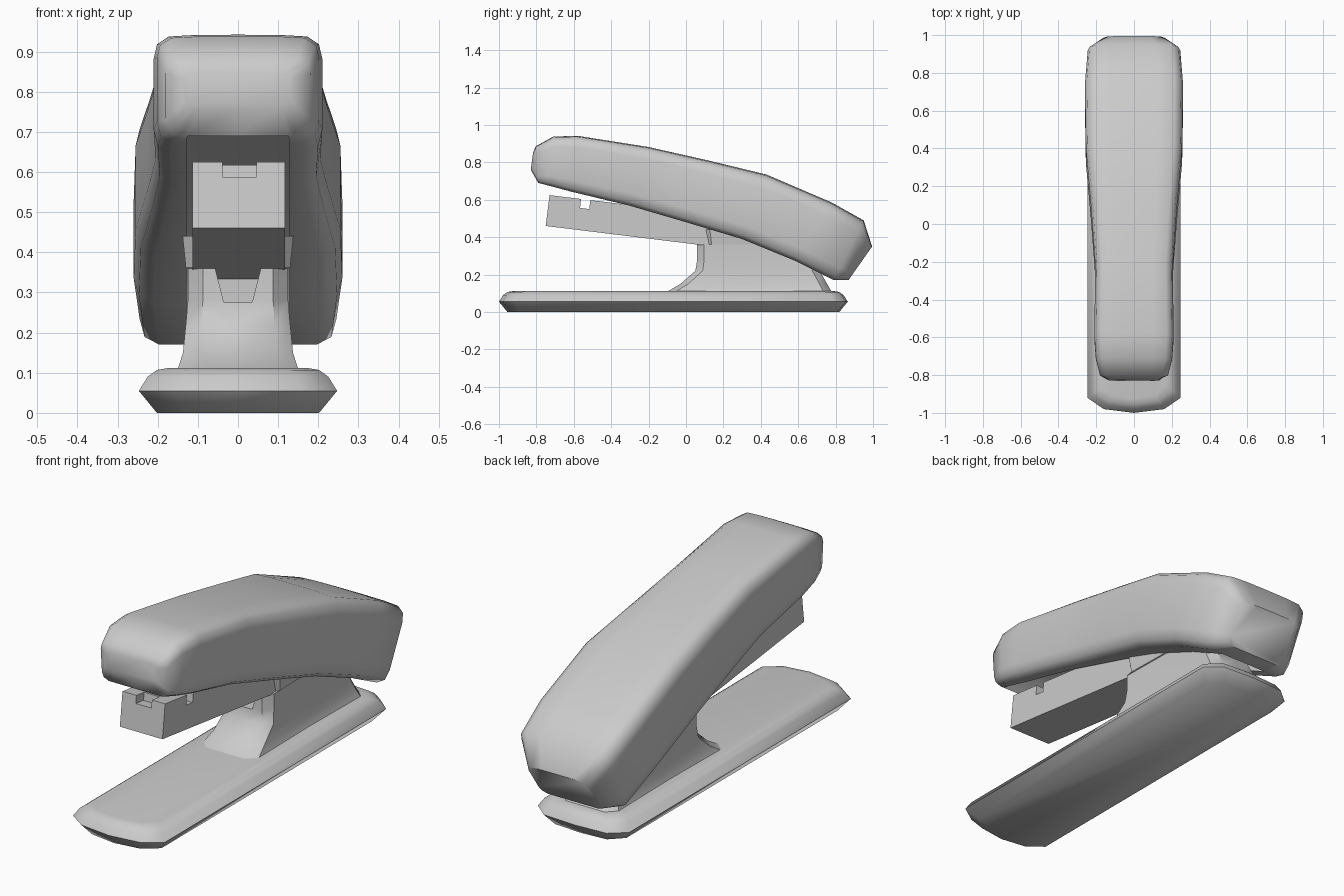
import bpy, bmesh, math
from mathutils import Vector

cube = bpy.data.objects.get("Cube")
if cube:
    bpy.data.objects.remove(cube, do_unlink=True)

grey = bpy.data.materials.new("light grey")
grey.use_nodes = True
grey.diffuse_color = (0.6, 0.6, 0.6, 1)
grey.node_tree.nodes["Principled BSDF"].inputs["Base Color"].default_value = (0.6, 0.6, 0.6, 1)


def loft(name, rings, smooth=40):
    """Skin closed rings of equal length and cap both ends."""
    bm = bmesh.new()
    loops = [[bm.verts.new(p) for p in ring] for ring in rings]
    n = len(loops[0])
    for a, b in zip(loops, loops[1:]):
        for i in range(n):
            j = (i + 1) % n
            bm.faces.new((a[i], a[j], b[j], b[i]))
    bm.faces.new(loops[0][::-1])
    bm.faces.new(loops[-1])
    bmesh.ops.remove_doubles(bm, verts=bm.verts, dist=0.0005)
    bmesh.ops.recalc_face_normals(bm, faces=bm.faces)
    mesh = bpy.data.meshes.new(name)
    bm.to_mesh(mesh)
    bm.free()
    ob = bpy.data.objects.new(name, mesh)
    bpy.context.collection.objects.link(ob)
    mesh.materials.append(grey)
    if smooth:
        bpy.ops.object.select_all(action='DESELECT')
        ob.select_set(True)
        bpy.context.view_layer.objects.active = ob
        bpy.ops.object.shade_smooth_by_angle(angle=math.radians(smooth))
    return ob


def mirrored(half):
    """Complete a right-hand outline with its mirror image, skipping the centre line."""
    return half + [(-x, y) for x, y in reversed(half) if x > 0]


def cut(ob, cutter):
    mod = ob.modifiers.new("cut", 'BOOLEAN')
    mod.object = cutter
    mod.operation = 'DIFFERENCE'
    mod.solver = 'EXACT'
    cutter.hide_render = True
    cutter.hide_viewport = True
    cutter.display_type = 'WIRE'


# base plate: one outline, inset at several heights
def base_ring(z, inset):
    half = [(0, -1), (0.16, -0.98), (0.247, -0.92), (0.247, 0.79), (0.17, 0.855), (0, 0.865)]
    w, l = 1 - inset / 0.247, 1 - inset / 0.93
    return [(x * w, (y + 0.07) * l - 0.07, z) for x, y in mirrored(half)]


loft("base_plate", [base_ring(z, i) for z, i in
                    ((0, 0.045), (0.055, 0), (0.09, 0.022), (0.107, 0.045), (0.112, 0.075))], 60)


# pedestal: flares into the base, with a step that carries the magazine
def pedestal_ring(z, front, back, w):
    c = w * 0.3
    half = [(0, front), (w - c, front), (w, front + c), (w * 0.96, (front + back) / 2),
            (w, back - c), (w - c, back), (0, back)]
    return [(x, y, z) for x, y in mirrored(half)]


pedestal = loft("pedestal", [pedestal_ring(*r) for r in (
    (0.1, -0.13, 0.79, 0.155), (0.115, -0.09, 0.775, 0.148), (0.15, -0.03, 0.755, 0.137),
    (0.22, 0.05, 0.715, 0.13), (0.28, 0.06, 0.69, 0.125), (0.36, 0.06, 0.67, 0.125),
    (0.362, 0.098, 0.65, 0.13), (0.44, 0.086, 0.5, 0.138))])
slot = [(-0.035, 0.275), (0.035, 0.275), (0.062, 0.38), (-0.062, 0.38)]
cut(pedestal, loft("pedestal_slot_cutter", [[(x, y, z) for x, z in slot] for y in (-0.1, 0.28)], 0))


# magazine: tilted bar with a front notch and a cross slot
def tilted_box(name, x0, x1, s0, s1, h0, h1):
    """Box in the magazine's own frame: s runs backwards, h runs up."""
    origin = Vector((0, -0.75, 0.46))
    back = Vector((0, 0.993, -0.122))
    up = Vector((0, 0.122, 0.993))
    corners = [(x0, h0), (x1, h0), (x1, h1), (x0, h1)]
    return loft(name, [[origin + back * s + up * h + Vector((x, 0, 0)) for x, h in corners]
                       for s in (s0, s1)], 0)


magazine = tilted_box("magazine", -0.113, 0.117, 0, 1.15, 0, 0.166)
cut(magazine, tilted_box("front_notch_cutter", -0.038, 0.046, -0.1, 0.06, 0.128, 0.3))
cut(magazine, tilted_box("cross_slot_cutter", -0.3, 0.3, 0.17, 0.22, 0.118, 0.3))


# arm: curved shell with a channel along the underside
def arm_ring(top, bottom, w, depth):
    c = min(0.128, w * 0.7)
    half = [(0, 1), (w * 0.5, 0.998), (w * 0.82, 0.985), (w * 0.96, 0.92), (w, 0.8),
            (w, 0.2), (w * 0.95, 0.06), (w * 0.8, 0), (c, 0), (c, depth), (0, depth)]
    t, b = Vector((0, *top)), Vector((0, *bottom))
    return [b.lerp(t, h) + Vector((x, 0, 0)) for x, h in mirrored(half)]


loft("arm", [arm_ring(*s) for s in (
    ((-0.818, 0.85), (-0.83, 0.76), 0.135, 0),
    ((-0.805, 0.885), (-0.79, 0.69), 0.18, 0),
    ((-0.71, 0.938), (-0.72, 0.672), 0.202, 0.3),
    ((-0.58, 0.942), (-0.62, 0.645), 0.21, 0.45),
    ((-0.2, 0.882), (-0.3, 0.568), 0.205, 0.45),
    ((0.12, 0.81), (0, 0.48), 0.228, 0.45),
    ((0.43, 0.735), (0.3, 0.39), 0.255, 0.45),
    ((0.78, 0.585), (0.58, 0.275), 0.26, 0.45),
    ((0.95, 0.49), (0.79, 0.17), 0.245, 0),
    ((0.995, 0.35), (0.87, 0.172), 0.17, 0))], 50)
